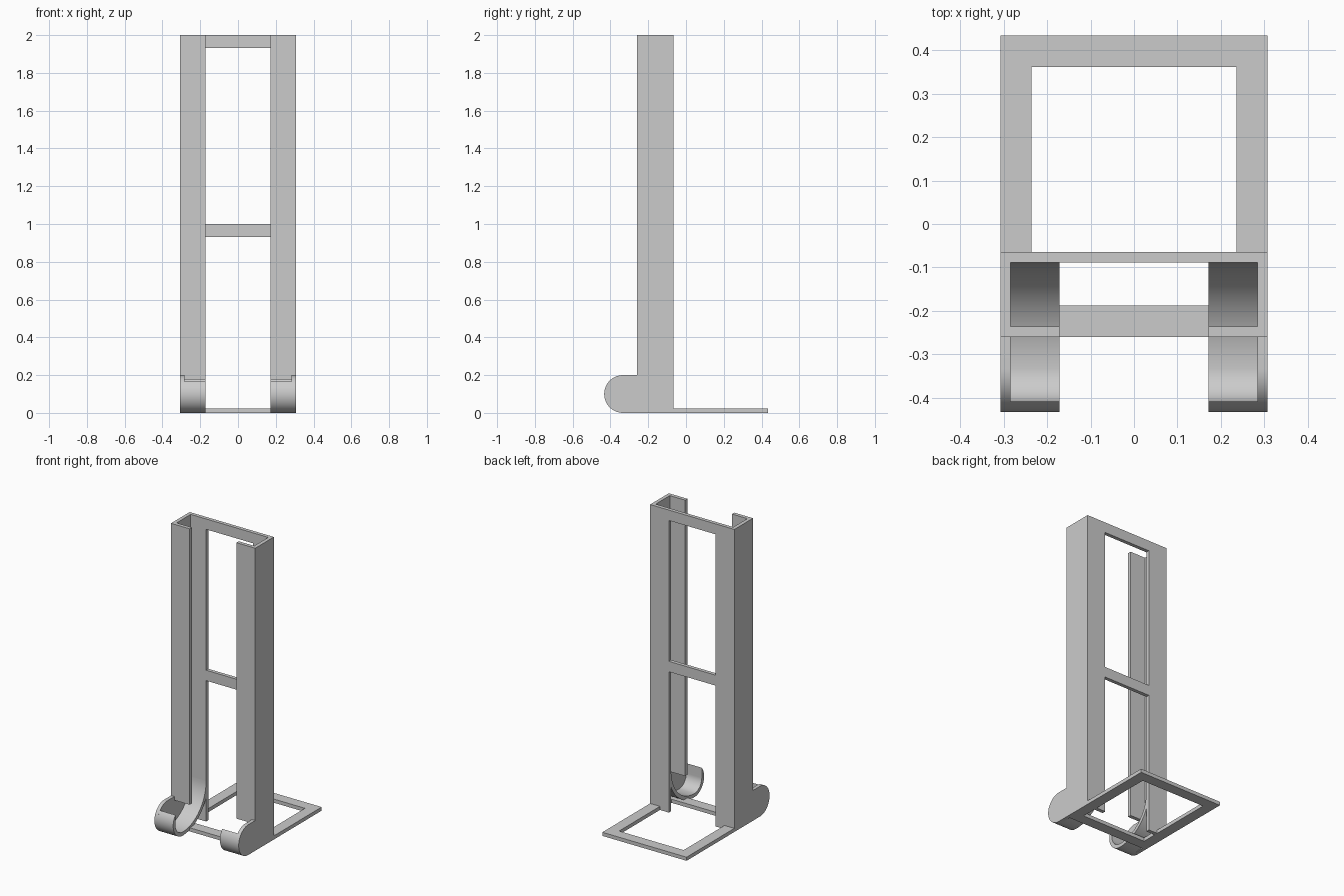
import bpy, bmesh
from math import sin, cos, radians

cube = bpy.data.objects.get("Cube")
if cube:
    bpy.data.objects.remove(cube, do_unlink=True)

# Main dimensions
T = 0.024                      # wall thickness
HALF, GAP = 0.308, 0.171       # outer half width, inner edge of the columns
BACK, FRONT, TOP = -0.065, -0.26, 2.0
NOSE_Y, NOSE_R = -0.333, 0.1   # centre and radius of the rounded foot
BAR = 0.072                    # width of the frame bars
REAR = 0.434

grey = bpy.data.materials.new("light grey")
grey.use_nodes = True
grey.diffuse_color = (0.6, 0.6, 0.6, 1)
grey.node_tree.nodes["Principled BSDF"].inputs["Base Color"].default_value = (0.6, 0.6, 0.6, 1)


def finish(name, bm):
    bmesh.ops.recalc_face_normals(bm, faces=bm.faces)
    mesh = bpy.data.meshes.new(name)
    bm.to_mesh(mesh)
    bm.free()
    mesh.materials.append(grey)
    obj = bpy.data.objects.new(name, mesh)
    bpy.context.collection.objects.link(obj)
    return obj


def prism(name, outline, axis, lo, hi):
    """Extrude a 2D outline along x (outline is y, z) or z (outline is x, y)."""
    bm = bmesh.new()
    place = (lambda p: (lo, *p)) if axis == "x" else (lambda p: (*p, lo))
    face = bm.faces.new([bm.verts.new(place(p)) for p in outline])
    new = bmesh.ops.extrude_face_region(bm, geom=[face])["geom"]
    d = hi - lo
    bmesh.ops.translate(bm, vec=(d, 0, 0) if axis == "x" else (0, 0, d),
                        verts=[v for v in new if isinstance(v, bmesh.types.BMVert)])
    return finish(name, bm)


def box(name, x0, x1, y0, y1, z0, z1):
    return prism(name, [(x0, y0), (x1, y0), (x1, y1), (x0, y1)], "z", z0, z1)


def arc(cy, cz, r, start, end, steps=24):
    angles = [radians(start + (end - start) * i / steps) for i in range(steps + 1)]
    return [(cy + r * cos(a), cz + r * sin(a)) for a in angles]


def smooth(obj):
    bpy.ops.object.select_all(action="DESELECT")
    obj.select_set(True)
    bpy.context.view_layer.objects.active = obj
    bpy.ops.object.shade_smooth_by_angle(angle=radians(30))


# Side wall outline: tall column with a rounded foot
wall = arc(NOSE_Y, NOSE_R, NOSE_R, 90, 270, 40)
wall += [(BACK, 0), (BACK, TOP), (FRONT, TOP), (FRONT, 2 * NOSE_R)]

# Curved cradle outline: sweeps from the back plate to the front lip
sweep = BACK - NOSE_Y
cradle = arc(NOSE_Y, sweep, sweep - T, 0, -90)
cradle += arc(NOSE_Y, NOSE_R, NOSE_R - T, -90, -180)[1:]
cradle += arc(NOSE_Y, NOSE_R, NOSE_R, 139.5, 270)
cradle += arc(NOSE_Y, sweep, sweep, -90, 0)[1:]

for side, s in (("left", 1), ("right", -1)):
    inner, mid, outer = s * GAP, s * (HALF - T), s * HALF
    smooth(prism(side + "_side_wall", wall, "x", mid, outer))
    smooth(prism(side + "_cradle", cradle, "x", inner, mid))
    box(side + "_back_plate", inner, mid, BACK - T, BACK, 0, TOP)
    box(side + "_front_flange", inner, mid, FRONT, FRONT + T, 2 * NOSE_R - T, TOP)
    # Base side bar
    box(side + "_base_bar", s * (HALF - BAR), outer, FRONT, REAR, 0, T)

# Cross bars between the columns
for name, top in (("top_cross_bar", TOP), ("middle_cross_bar", TOP / 2)):
    box(name, -GAP, GAP, BACK - T, BACK, top - BAR + 0.003, top)

# Base end bars
inside = HALF - BAR
box("base_front_bar", -inside, inside, FRONT, FRONT + BAR, 0, T)
box("base_rear_bar", -inside, inside, REAR - BAR, REAR, 0, T)
